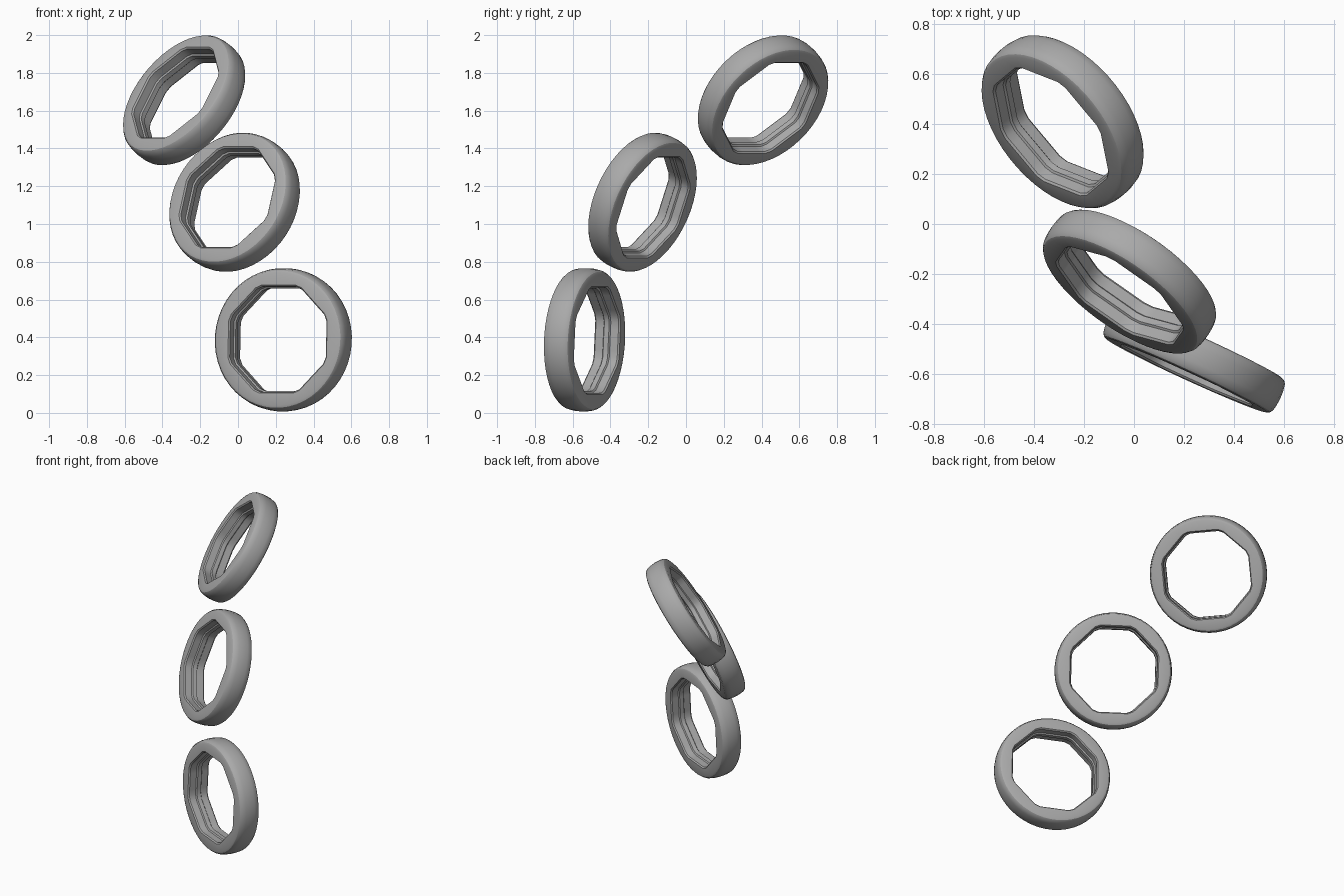
import bpy, bmesh
from math import cos, sin, radians
from mathutils import Vector, Matrix

cube = bpy.data.objects.get("Cube")
if cube:
    bpy.data.objects.remove(cube)

grey = bpy.data.materials.new("plain_grey")
grey.use_nodes = True
grey.diffuse_color = (0.4, 0.4, 0.4, 1)
grey.node_tree.nodes["Principled BSDF"].inputs["Base Color"].default_value = (0.4, 0.4, 0.4, 1)

SEGMENTS = 48  # six per octagon side, so the hole corners come out chamfered

# Half cross-sections as (radius or apothem, height along the axis)
OUTER = [(0.352, 0.074), (0.364, 0.069), (0.373, 0.057), (0.378, 0.032), (0.38, 0)]
HOLE = [(0.272, 0), (0.272, 0.014), (0.28, 0.02), (0.28, 0.066), (0.287, 0.074)]


def mirrored(half):
    """Complete a half profile that ends at height zero."""
    return half + [(r, -z) for r, z in reversed(half) if z]


def loop(bm, size, z, octagonal):
    verts = []
    for i in range(SEGMENTS):
        angle = 360 / SEGMENTS * (i + 0.5)
        off_side = (angle + 22.5) % 45 - 22.5
        r = size / cos(radians(off_side)) if octagonal else size
        a = radians(angle)
        verts.append(bm.verts.new((r * cos(a), r * sin(a), z)))
    return verts


def ring(name, centre, normal):
    bm = bmesh.new()
    loops = [loop(bm, r, z, False) for r, z in mirrored(OUTER)]
    hole = mirrored(HOLE[::-1])[::-1]
    loops += [loop(bm, r, z, True) for r, z in hole]
    for k, a in enumerate(loops):
        b = loops[(k + 1) % len(loops)]
        for i in range(SEGMENTS):
            j = (i + 1) % SEGMENTS
            bm.faces.new((a[i], b[i], b[j], a[j]))
    bmesh.ops.recalc_face_normals(bm, faces=bm.faces)
    mesh = bpy.data.meshes.new(name)
    bm.to_mesh(mesh)
    bm.free()
    mesh.materials.append(grey)
    obj = bpy.data.objects.new(name, mesh)
    bpy.context.collection.objects.link(obj)

    # Aim the ring's axis, keeping one hole side level
    axis = Vector(normal).normalized()
    level = Vector((0, 0, 1)).cross(axis).normalized()
    turn = Matrix((level, axis.cross(level), axis)).transposed().to_4x4()
    obj.matrix_world = Matrix.Translation(centre) @ turn

    bpy.ops.object.select_all(action='DESELECT')
    obj.select_set(True)
    bpy.context.view_layer.objects.active = obj
    bpy.ops.object.shade_smooth_by_angle(angle=radians(30))


ring("lower_ring", (0.24, -0.537, 0.387), (-0.416, -0.907, 0.05))
ring("middle_ring", (-0.018, -0.23, 1.115), (-0.535, -0.765, 0.36))
ring("upper_ring", (-0.285, 0.408, 1.655), (-0.64, -0.535, 0.545))
